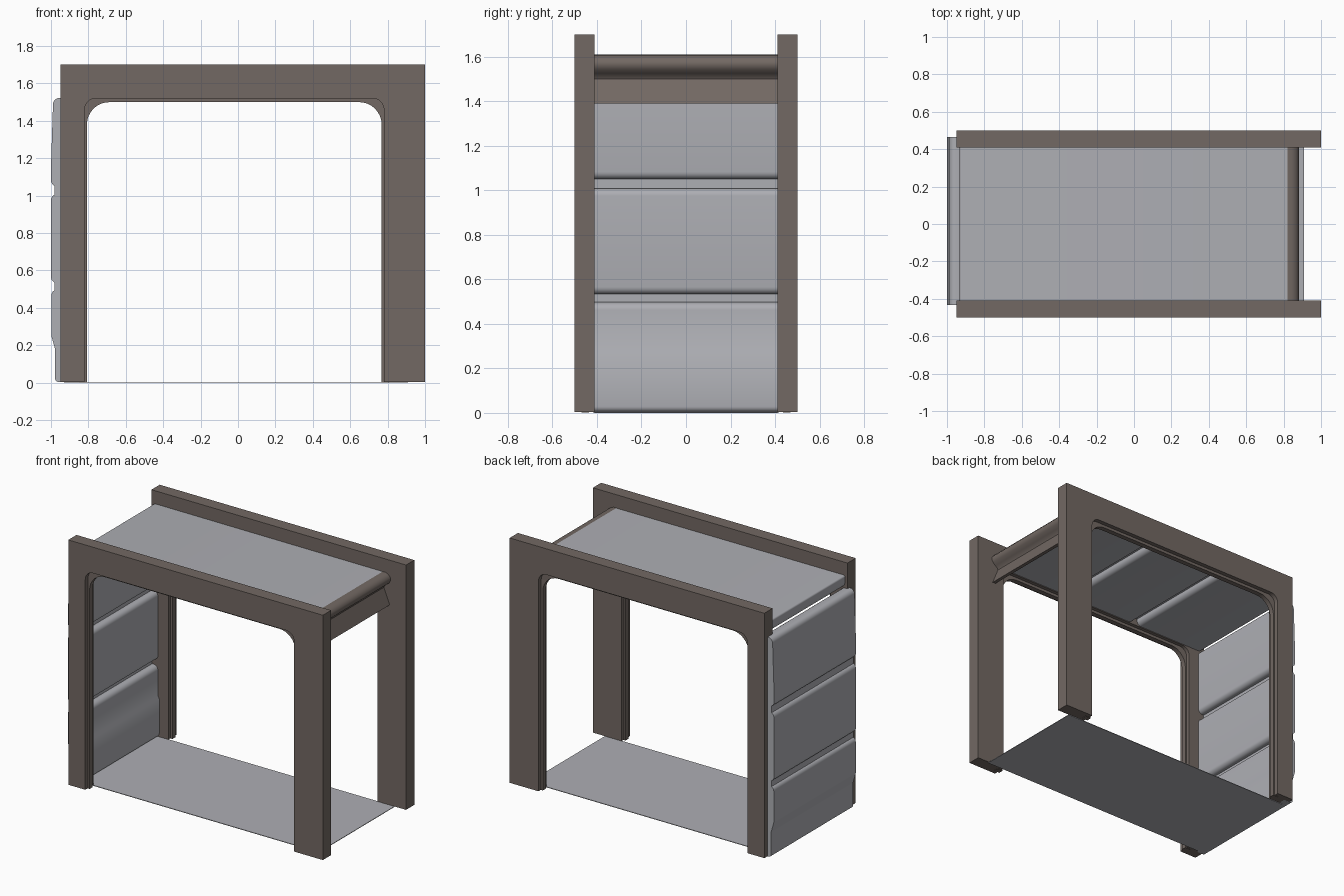
import bpy, bmesh, math
from mathutils import Vector

if "Cube" in bpy.data.objects:
    bpy.data.objects.remove(bpy.data.objects["Cube"])


def material(name, rgb):
    m = bpy.data.materials.new(name)
    m.diffuse_color = (*rgb, 1)
    m.use_nodes = True
    m.node_tree.nodes["Principled BSDF"].inputs["Base Color"].default_value = m.diffuse_color
    return m


BROWN = material("warm brown", (0.17, 0.14, 0.125))
GREY = material("cool grey", (0.42, 0.425, 0.455))


def rounded(pts, radii, steps=6):
    """Round each corner of an x/z polygon by its own radius."""
    out = []
    n = len(pts)
    for i, p in enumerate(pts):
        r = radii[i] if isinstance(radii, (list, tuple)) else radii
        p = Vector(p)
        if r == 0:
            out.append(p)
            continue
        u = (Vector(pts[i - 1]) - p).normalized()
        v = (Vector(pts[(i + 1) % n]) - p).normalized()
        half = u.angle(v) / 2
        d = r / math.tan(half)
        centre = p + (u + v).normalized() * r / math.sin(half)
        a, b = p + u * d - centre, p + v * d - centre
        total = a.angle(b)
        for k in range(steps + 1):
            t = k / steps
            out.append(centre + (a * math.sin((1 - t) * total)
                                 + b * math.sin(t * total)) / math.sin(total))
    return out


def extrude(name, pts, y0, y1, mat, smooth=True):
    """Extrude an x/z profile along y."""
    bm = bmesh.new()
    face = bm.faces.new([bm.verts.new((p[0], y0, p[1])) for p in pts])
    res = bmesh.ops.extrude_face_region(bm, geom=[face])
    for v in res["geom"]:
        if isinstance(v, bmesh.types.BMVert):
            v.co.y = y1
    bmesh.ops.recalc_face_normals(bm, faces=bm.faces)
    me = bpy.data.meshes.new(name)
    bm.to_mesh(me)
    bm.free()
    me.materials.append(mat)
    ob = bpy.data.objects.new(name, me)
    bpy.context.collection.objects.link(ob)
    if smooth:
        bpy.ops.object.select_all(action='DESELECT')
        ob.select_set(True)
        bpy.context.view_layer.objects.active = ob
        bpy.ops.object.shade_smooth_by_angle(angle=math.radians(35))
    return ob


def arch(x0, x1, top, ix0, ix1, itop, r, base):
    """Upside-down U with rounded inner corners."""
    pts = [(x0, base), (x0, top), (x1, top), (x1, base),
           (ix1, base), (ix1, itop), (ix0, itop), (ix0, base)]
    return rounded(pts, [0, 0, 0, 0, 0, r, r, 0], 8)


# Front and back door frames, each with a thin inner lip
for side, s in (("front", -1), ("back", 1)):
    extrude(side + "_frame", arch(-0.95, 1.0, 1.7, -0.82, 0.78, 1.52, 0.06, 0.005),
            s * 0.41, s * 0.5, BROWN)
    extrude(side + "_frame_lip", arch(-0.85, 0.81, 1.56, -0.808, 0.768, 1.5, 0.12, 0.002),
            s * 0.435, s * 0.47, BROWN)

# Floor plate
extrude("floor", [(-0.93, 0), (0.91, 0), (0.91, 0.004), (-0.93, 0.004)],
        -0.415, 0.415, GREY, False)

# Wall panels with soft edges
walls = {
    "lower_wall_panel": rounded(
        [(-0.978, 0.004), (-0.978, 0.18), (-0.998, 0.25), (-0.998, 0.497),
         (-0.9, 0.497), (-0.9, 0.285), (-0.89, 0.268), (-0.89, 0.004)],
        [0.02, 0.02, 0.02, 0.03, 0.035, 0, 0, 0.025]),
    "middle_wall_panel": rounded(
        [(-1.0, 0.533), (-1.0, 1.008), (-0.9, 1.008), (-0.9, 0.533)], 0.033),
    "upper_wall_panel": rounded(
        [(-1.0, 1.05), (-1.0, 1.15), (-0.988, 1.522), (-0.9, 1.522), (-0.9, 1.05)],
        [0.033, 0, 0.033, 0.033, 0.033]),
}
for name, pts in walls.items():
    extrude(name, pts, -0.432, 0.465, GREY)

# Thin strips joining the wall panels
for i, (a, b) in enumerate(((0.46, 0.57), (0.97, 1.09))):
    extrude("wall_joint_%d" % (i + 1),
            [(-0.98, a), (-0.98, b), (-0.945, b), (-0.945, a)], -0.432, 0.465, GREY, False)

# Roof skin and the padded panels under it
extrude("roof_skin",
        rounded([(-0.932, 1.57), (-0.932, 1.61), (0.84, 1.607), (0.84, 1.57)],
                [0, 0.012, 0, 0]), -0.415, 0.415, GREY)
for i, (a, b) in enumerate(((-0.93, -0.37), (-0.33, 0.21), (0.25, 0.82))):
    extrude("roof_panel_%d" % (i + 1),
            rounded([(a, 1.525), (a, 1.585), (b, 1.585), (b, 1.525)], [0.035, 0, 0, 0.035]),
            -0.415, 0.415, GREY)

# Rubber edge strip along the open end of the roof
extrude("edge_seal",
        [(0.80, 1.606), (0.842, 1.608), (0.866, 1.598), (0.88, 1.58), (0.882, 1.562),
         (0.872, 1.542), (0.852, 1.525), (0.836, 1.512), (0.83, 1.5),
         (0.875, 1.39), (0.85, 1.39), (0.80, 1.5)],
        -0.412, 0.412, BROWN)
